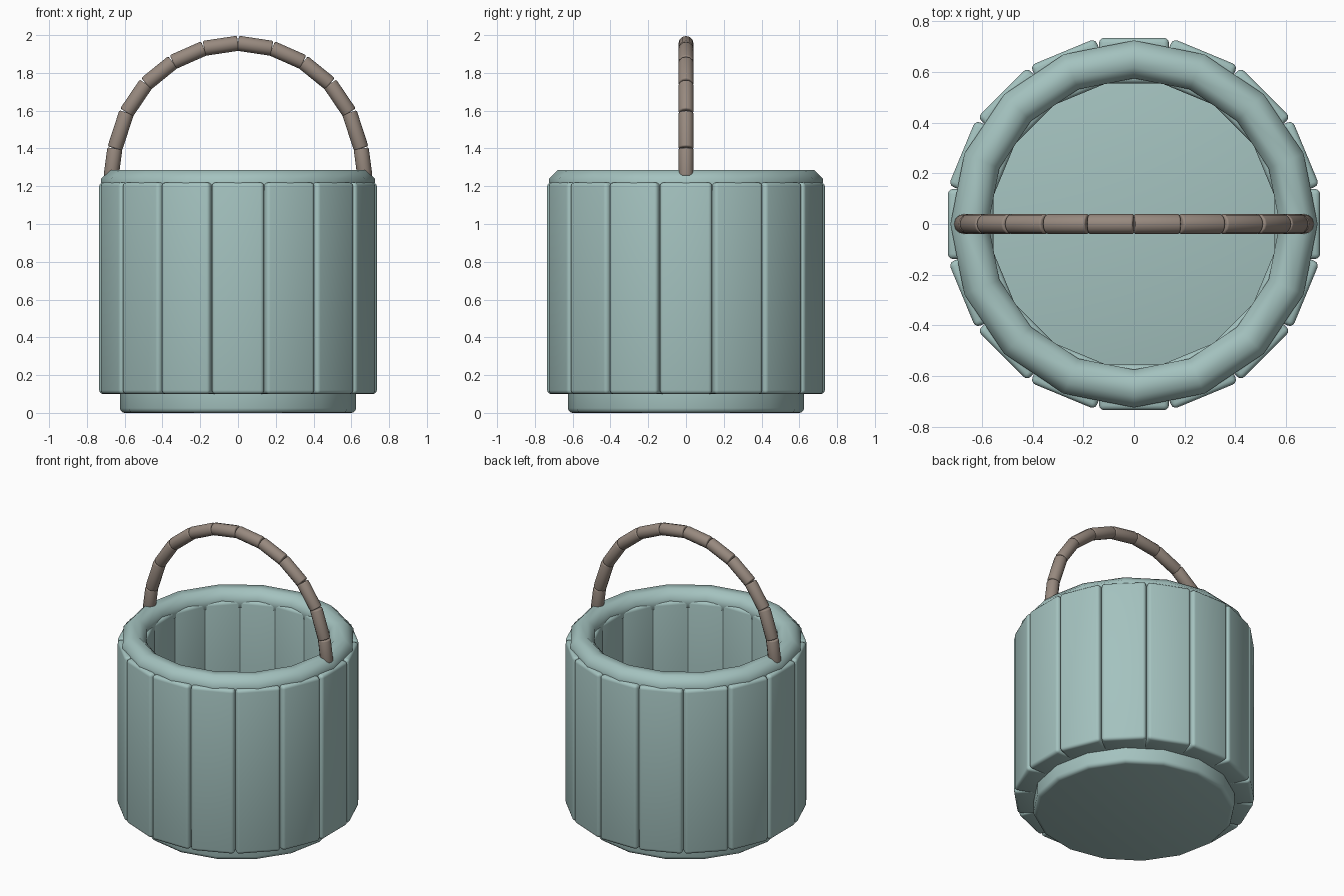
import bpy, bmesh, math
from mathutils import Matrix, Vector

cube = bpy.data.objects.get("Cube")
if cube:
    bpy.data.objects.remove(cube)


def material(name, color):
    m = bpy.data.materials.new(name)
    m.use_nodes = True
    m.diffuse_color = color
    m.node_tree.nodes["Principled BSDF"].inputs["Base Color"].default_value = color
    return m


teal = material("pale teal", (0.37, 0.54, 0.52, 1))
brown = material("dusty brown", (0.31, 0.25, 0.21, 1))


def finish(bm, name, mat, bevel=0, angle=40):
    """Turn a bmesh into a smooth shaded object, with rounded edges if asked."""
    bmesh.ops.recalc_face_normals(bm, faces=bm.faces)
    me = bpy.data.meshes.new(name)
    bm.to_mesh(me)
    bm.free()
    me.materials.append(mat)
    ob = bpy.data.objects.new(name, me)
    bpy.context.collection.objects.link(ob)
    bpy.ops.object.select_all(action='DESELECT')
    bpy.context.view_layer.objects.active = ob
    ob.select_set(True)
    if bevel:
        mod = ob.modifiers.new("rounded edges", 'BEVEL')
        mod.width = bevel
        mod.segments = 3
        mod.limit_method = 'ANGLE'
        mod.angle_limit = math.radians(40)
        bpy.ops.object.modifier_apply(modifier=mod.name)
    bpy.ops.object.shade_smooth_by_angle(angle=math.radians(angle))
    return ob


SIDES = 16

# Staves: a ring of overlapping upright boards
INNER, OUTER, LOW, HIGH = 0.555, 0.735, 0.10, 1.22
for i in range(SIDES):
    bm = bmesh.new()
    bmesh.ops.create_cube(bm, size=1)
    place = (Matrix.Rotation(math.tau * i / SIDES, 4, 'Z')
             @ Matrix.Translation(((INNER + OUTER) / 2, 0, (LOW + HIGH) / 2))
             @ Matrix.Diagonal((OUTER - INNER, 0.276, HIGH - LOW, 1)))
    bmesh.ops.transform(bm, matrix=place, verts=bm.verts)
    finish(bm, f"stave_{i + 1}", teal, 0.02)

# Base: a thick disc that is also the floor inside
BASE_TOP = 0.2
bm = bmesh.new()
bmesh.ops.create_cone(bm, cap_ends=True, segments=SIDES, radius1=0.625,
                      radius2=0.625, depth=BASE_TOP,
                      matrix=Matrix.Translation((0, 0, BASE_TOP / 2)))
finish(bm, "base", teal, 0.025)

# Rim: a ring with an eight-sided section, flat on top
bm = bmesh.new()
section = []
for k in range(8):
    a = math.tau * (k + 0.5) / 8
    section.append(bm.verts.new((0.65 + 0.081 * math.cos(a), 0,
                                 1.21 + 0.081 * math.sin(a))))
edges = [bm.edges.new((section[k], section[(k + 1) % 8])) for k in range(8)]
bmesh.ops.spin(bm, geom=section + edges, cent=(0, 0, 0), axis=(0, 0, 1),
               angle=math.tau, steps=SIDES, use_merge=True)
bmesh.ops.remove_doubles(bm, verts=bm.verts, dist=0.0005)
finish(bm, "rim", teal, 0, 60)

# Handle: short rods in an arch, mirrored to both sides
joints = [(0, 1.957), (0.18, 1.93), (0.345, 1.857), (0.487, 1.742),
          (0.59, 1.59), (0.652, 1.4), (0.672, 1.25)]
for side, sign in (("left", 1), ("right", -1)):
    for i in range(len(joints) - 1):
        a, b = (Vector((sign * x, 0, z)) for x, z in joints[i:i + 2])
        bm = bmesh.new()
        turn = (b - a).to_track_quat('Z', 'Y').to_matrix().to_4x4()
        bmesh.ops.create_cone(bm, cap_ends=True, segments=12, radius1=0.04,
                              radius2=0.04, depth=(b - a).length,
                              matrix=Matrix.Translation((a + b) / 2) @ turn)
        finish(bm, f"handle_{side}_{i + 1}", brown, 0.008)
